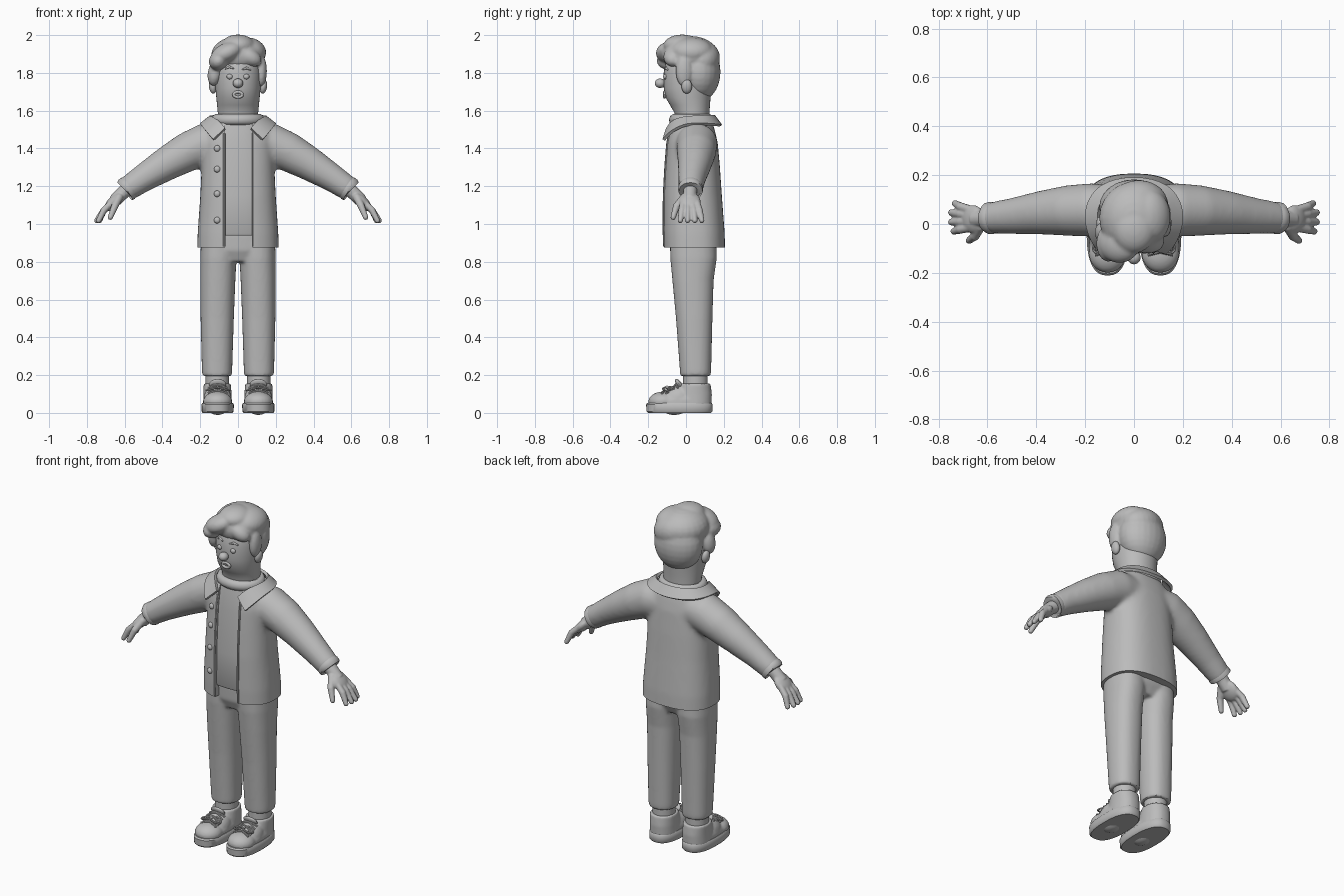
import bpy, bmesh, math
from mathutils import Vector, Matrix

if "Cube" in bpy.data.objects:
    bpy.data.objects.remove(bpy.data.objects["Cube"])

grey = bpy.data.materials.new("plain grey")
grey.use_nodes = True
grey.diffuse_color = (0.5, 0.5, 0.5, 1)
grey.node_tree.nodes["Principled BSDF"].inputs["Base Color"].default_value = (0.5, 0.5, 0.5, 1)


def bridge(bm, rings):
    """Skin a stack of point rings and cap both ends."""
    rows = [[bm.verts.new(p) for p in ring] for ring in rings]
    n = len(rows[0])
    for a, b in zip(rows, rows[1:]):
        for i in range(n):
            j = (i + 1) % n
            bm.faces.new((a[i], a[j], b[j], b[i]))
    bm.faces.new(rows[0])
    bm.faces.new(rows[-1])


def loft(bm, rings, p=2.0, n=40):
    """Stack of superellipses given as (z, centre x, half width, front y, back y)."""
    def power(v):
        return math.copysign(abs(v) ** (2 / p), v)
    angles = [math.tau * i / n for i in range(n)]
    bridge(bm, [[(cx + rx * power(math.cos(a)), (f + b) / 2 + (b - f) / 2 * power(math.sin(a)), z)
                 for a in angles] for z, cx, rx, f, b in rings])


def ball(bm, centre, size, turn=0, axis='Y'):
    m = (Matrix.Translation(centre) @ Matrix.Rotation(math.radians(turn), 4, axis)
         @ Matrix.Diagonal((*size, 1)))
    bmesh.ops.create_uvsphere(bm, u_segments=24, v_segments=14, radius=1, matrix=m)


def tube(bm, pts, radii, n=14, round_ends=False):
    pts = [Vector(p) for p in pts]
    if not isinstance(radii, (list, tuple)):
        radii = [radii] * len(pts)
    rings, q, last = [], None, None
    for i, p in enumerate(pts):
        t = (pts[min(i + 1, len(pts) - 1)] - pts[max(i - 1, 0)]).normalized()
        q = t.to_track_quat('Z', 'Y') if q is None else last.rotation_difference(t) @ q
        last = t
        rings.append([p + q @ Vector((math.cos(a), math.sin(a), 0)) * radii[i]
                      for a in (math.tau * k / n for k in range(n))])
    bridge(bm, rings)
    if round_ends:
        for p, r in ((pts[0], radii[0]), (pts[-1], radii[-1])):
            ball(bm, p, (r, r, r))


def finish(bm, name, side=1, voxel=0, smooth=0, cutters=(), angle=40, mods=()):
    """Make the object; optionally fuse its parts into one skin and cut it."""
    for v in bm.verts:
        v.co.x *= side
    bmesh.ops.recalc_face_normals(bm, faces=bm.faces)
    me = bpy.data.meshes.new(name)
    bm.to_mesh(me)
    bm.free()
    ob = bpy.data.objects.new(name, me)
    bpy.context.collection.objects.link(ob)
    steps = list(mods)
    if voxel:
        steps.append(('REMESH', dict(mode='VOXEL', voxel_size=voxel)))
    if smooth:
        steps.append(('SMOOTH', dict(factor=0.5, iterations=smooth)))
    steps += [('BOOLEAN', dict(object=c, operation='DIFFERENCE')) for c in cutters]
    for kind, settings in steps:
        mod = ob.modifiers.new(kind.title(), kind)
        for key, value in settings.items():
            setattr(mod, key, value)
    if steps:
        graph = bpy.context.evaluated_depsgraph_get()
        baked = bpy.data.meshes.new_from_object(ob.evaluated_get(graph))
        ob.modifiers.clear()
        ob.data = baked
    ob.data.materials.clear()
    ob.data.materials.append(grey)
    bpy.ops.object.select_all(action='DESELECT')
    ob.select_set(True)
    bpy.context.view_layer.objects.active = ob
    bpy.ops.object.shade_smooth_by_angle(angle=math.radians(angle))
    bpy.context.view_layer.update()
    return ob


def hit(ob, start, way, default):
    ok, place, _, _ = ob.ray_cast(Vector(start), Vector(way))
    return place if ok else Vector(default)


def front(ob, x, z):
    return hit(ob, (x, -1, z), (0, 1, 0), (x, -0.11, z))


def box(name, low, high):
    bm = bmesh.new()
    low, high = Vector(low), Vector(high)
    bmesh.ops.create_cube(bm, size=1, matrix=Matrix.Translation((low + high) / 2)
                          @ Matrix.Diagonal((*(high - low), 1)))
    ob = finish(bm, name)
    ob.hide_render = True
    return ob


# Jacket: torso and sleeves fused, then opened at the front and trimmed at the hem
bm = bmesh.new()
loft(bm, [(0.82, 0, 0.217, -0.118, 0.208), (0.95, 0, 0.214, -0.123, 0.205), (1.15, 0, 0.2, -0.123, 0.19),
          (1.3, 0, 0.193, -0.115, 0.18), (1.43, 0, 0.19, -0.105, 0.168), (1.5, 0, 0.175, -0.09, 0.152),
          (1.55, 0, 0.14, -0.065, 0.135)], p=2.5)
for s in (-1, 1):
    tube(bm, [(s * 0.08, 0.055, 1.435), (s * 0.17, 0.058, 1.425), (s * 0.27, 0.055, 1.38),
              (s * 0.38, 0.046, 1.318), (s * 0.5, 0.032, 1.244), (s * 0.592, 0.024, 1.182)],
         [0.1, 0.11, 0.104, 0.09, 0.074, 0.064], n=28)
opening = box("opening_cutter", (-0.07, -0.4, 0.8), (0.077, 0.0, 1.7))
below = box("hem_cutter", (-0.5, -0.5, 0.7), (0.5, 0.5, 0.875))
jacket = finish(bm, "jacket", voxel=0.012, smooth=12, cutters=(opening, below))
for helper in (opening, below):
    bpy.data.objects.remove(helper)

# Jacket trim, buttons and cuffs
for name, x in (("right_front_edge", -0.073), ("left_front_edge", 0.08)):
    bm = bmesh.new()
    tube(bm, [front(jacket, x, 0.88 + 0.05 * i) for i in range(13)], 0.006, n=8)
    finish(bm, name)
bm = bmesh.new()
for z in (1.02, 1.16, 1.29, 1.4):
    ball(bm, front(jacket, -0.11, z), (0.017, 0.012, 0.017))
finish(bm, "buttons")
for s, side in ((-1, "right"), (1, "left")):
    bm = bmesh.new()
    tube(bm, [(0.568, 0.026, 1.198), (0.582, 0.025, 1.189), (0.596, 0.023, 1.18), (0.598, 0.023, 1.178)],
         [0.061, 0.066, 0.065, 0.058], n=28)
    finish(bm, side + "_cuff", s)

# Folded jacket collar with front points
inner = [(0.068, -0.098, 1.505), (0.1, -0.07, 1.548), (0.142, -0.01, 1.565),
         (0.15, 0.06, 1.568), (0.11, 0.13, 1.572), (0, 0.155, 1.572)]
outer = [(0.13, -0.118, 1.445), (0.165, -0.085, 1.485), (0.197, -0.01, 1.527),
         (0.2, 0.07, 1.53), (0.145, 0.165, 1.525), (0, 0.195, 1.518)]
bm = bmesh.new()
rows = [[bm.verts.new(p) for p in line + [(-x, y, z) for x, y, z in line[-2::-1]]] for line in (inner, outer)]
for i in range(len(rows[0]) - 1):
    bm.faces.new((rows[0][i], rows[0][i + 1], rows[1][i + 1], rows[1][i]))
finish(bm, "jacket_collar", mods=[
    ('SUBSURF', dict(levels=2, render_levels=2, boundary_smooth='PRESERVE_CORNERS')),
    ('SOLIDIFY', dict(thickness=0.016, offset=0))])

# Sweater and its rolled neck
bm = bmesh.new()
loft(bm, [(0.94, 0, 0.19, -0.102, 0.17), (0.95, 0, 0.192, -0.107, 0.17), (1.15, 0, 0.18, -0.107, 0.16),
          (1.4, 0, 0.165, -0.092, 0.14), (1.5, 0, 0.14, -0.078, 0.135), (1.56, 0, 0.12, -0.065, 0.13)], p=2.4)
finish(bm, "sweater")
bm = bmesh.new()
loft(bm, [(1.525, 0, 0.125, -0.075, 0.13), (1.538, 0, 0.138, -0.088, 0.143), (1.556, 0, 0.141, -0.09, 0.146),
          (1.572, 0, 0.134, -0.083, 0.14), (1.582, 0, 0.12, -0.068, 0.127), (1.575, 0, 0.1, -0.05, 0.11)])
finish(bm, "sweater_neck", angle=80)

# Trousers: hips and two legs fused
bm = bmesh.new()
loft(bm, [(0.8, 0, 0.17, -0.06, 0.13), (0.86, 0, 0.197, -0.085, 0.16),
          (0.94, 0, 0.197, -0.088, 0.165), (1.0, 0, 0.18, -0.08, 0.15)], p=2.4)
for s in (-1, 1):
    loft(bm, [(0.195, s * 0.111, 0.077, -0.03, 0.13), (0.22, s * 0.111, 0.08, -0.032, 0.133),
              (0.5, s * 0.11, 0.088, -0.053, 0.14), (0.7, s * 0.107, 0.093, -0.072, 0.146),
              (0.82, s * 0.104, 0.096, -0.083, 0.163), (0.9, s * 0.1, 0.096, -0.085, 0.16)], p=2.3)
finish(bm, "trousers", voxel=0.009, smooth=6)

# Head and face
bm = bmesh.new()
loft(bm, [(1.5, 0, 0.105, -0.055, 0.125), (1.59, 0, 0.107, -0.062, 0.124), (1.63, 0, 0.111, -0.085, 0.127),
          (1.67, 0, 0.115, -0.108, 0.13), (1.72, 0, 0.12, -0.118, 0.135), (1.8, 0, 0.122, -0.118, 0.14),
          (1.87, 0, 0.113, -0.105, 0.13), (1.93, 0, 0.08, -0.07, 0.1)], p=2.1)
head = finish(bm, "head", angle=80)
bm = bmesh.new()
ball(bm, (0, -0.137, 1.745), (0.027, 0.028, 0.025))
finish(bm, "nose")
bm = bmesh.new()
c = front(head, 0, 1.685)
ring = [c + Vector((0.023 * math.cos(a), -0.002, 0.014 * math.sin(a)))
        for a in (math.tau * i / 24 for i in range(25))]
tube(bm, ring, 0.008, n=10)
finish(bm, "lips")
for s, side in ((-1, "right"), (1, "left")):
    bm = bmesh.new()
    ball(bm, front(head, s * 0.044, 1.78), (0.016, 0.011, 0.014))
    finish(bm, side + "_eye")
    bm = bmesh.new()
    lift = 0.006 if s < 0 else 0
    tube(bm, [front(head, s * x, z + lift) for x, z in ((0.025, 1.818), (0.045, 1.826), (0.066, 1.816))],
         [0.004, 0.007, 0.004], n=10, round_ends=True)
    finish(bm, side + "_eyebrow")
    bm = bmesh.new()
    ball(bm, (0.134, 0.004, 1.728), (0.02, 0.028, 0.038), 8)
    finish(bm, side + "_ear", s)

# Hair: crown, nape, sideburns and a swept fringe fused together
bm = bmesh.new()
for centre, size, turn in (((0, 0.025, 1.89), (0.143, 0.148, 0.105), 0), ((0, 0.07, 1.805), (0.143, 0.113, 0.155), 0),
                           ((0.066, 0.03, 1.92), (0.086, 0.11, 0.065), 20), ((0, -0.02, 1.945), (0.09, 0.1, 0.058), 0),
                           ((-0.06, -0.08, 1.905), (0.09, 0.08, 0.053), -25), ((-0.105, -0.08, 1.862), (0.05, 0.075, 0.048), -40),
                           ((-0.122, -0.035, 1.8), (0.038, 0.045, 0.07), 10), ((0.06, -0.07, 1.885), (0.07, 0.05, 0.045), 30),
                           ((0.123, -0.01, 1.81), (0.03, 0.045, 0.085), 0), ((0.02, 0.085, 1.88), (0.12, 0.095, 0.09), 15)):
    ball(bm, centre, size, turn)
finish(bm, "hair", voxel=0.008, smooth=5, angle=70)

for s, side in ((-1, "right"), (1, "left")):
    # Hand: wrist, palm, four fingers and a thumb fused
    bm = bmesh.new()
    tube(bm, [(0.57, 0.024, 1.197), (0.61, 0.022, 1.165), (0.65, 0.02, 1.125)], [0.04, 0.036, 0.036])
    ball(bm, (0.66, 0.02, 1.117), (0.062, 0.058, 0.029), 48)
    for base, tip, x in ((0.058, 0.084, 0.733), (0.034, 0.047, 0.748), (0.01, 0.008, 0.748), (-0.014, -0.03, 0.738)):
        tube(bm, [(0.67, base, 1.112), (0.71, (base + tip) / 2, 1.073), (x, tip, 1.018)],
             [0.018, 0.018, 0.014], round_ends=True)
    tube(bm, [(0.63, -0.01, 1.14), (0.652, -0.05, 1.095), (0.676, -0.068, 1.035)],
         [0.022, 0.019, 0.014], round_ends=True)
    finish(bm, side + "_hand", s, voxel=0.005, smooth=3, angle=80)

    # Sock
    bm = bmesh.new()
    loft(bm, [(0.1, 0.11, 0.062, -0.015, 0.115), (0.23, 0.11, 0.062, -0.015, 0.115)])
    finish(bm, side + "_sock", s)

    # Shoe: sole, upper, tongue and laces
    bm = bmesh.new()
    loft(bm, [(0, 0.108, 0.079, -0.2, 0.133), (0.008, 0.108, 0.085, -0.209, 0.14),
              (0.045, 0.108, 0.086, -0.211, 0.141), (0.053, 0.108, 0.08, -0.204, 0.135)], p=2.5)
    finish(bm, side + "_sole", s)
    bm = bmesh.new()
    loft(bm, [(0.03, 0.108, 0.079, -0.2, 0.134), (0.07, 0.108, 0.076, -0.185, 0.135), (0.085, 0.108, 0.07, -0.16, 0.134)], p=2.4)
    ball(bm, (0.108, -0.12, 0.06), (0.077, 0.08, 0.053))
    ball(bm, (0.108, -0.045, 0.07), (0.075, 0.1, 0.077), 25, 'X')
    loft(bm, [(0.04, 0.108, 0.076, -0.06, 0.136), (0.1, 0.108, 0.074, -0.05, 0.137), (0.155, 0.11, 0.072, -0.03, 0.13)], p=2.2)
    upper = finish(bm, side + "_shoe_upper", s, voxel=0.007, smooth=4, angle=80)
    bm = bmesh.new()
    ball(bm, (0.108, -0.035, 0.15), (0.045, 0.014, 0.035), 35, 'X')
    finish(bm, side + "_shoe_tongue", s)
    bm = bmesh.new()
    for y in (-0.115, -0.085, -0.055):
        for lean in (-0.012, 0.012):
            tube(bm, [hit(upper, (s * (0.108 + x), y + lean * x / 0.05, 1), (0, 0, -1), (s * 0.108, y, 0.12))
                      + Vector((0, 0, 0.003)) for x in (-0.05, -0.025, 0, 0.025, 0.05)], 0.0055, n=8)
    for d in (-1, 1):
        tube(bm, [(s * 0.108 + d * 0.03 * (1 - math.cos(a)), -0.1 - 0.022 * math.sin(a),
                   0.135 - 0.008 * (1 - math.cos(a))) for a in (math.tau * i / 16 for i in range(17))], 0.005, n=8)
    ball(bm, (s * 0.108, -0.1, 0.135), (0.01, 0.01, 0.009))
    finish(bm, side + "_laces")
